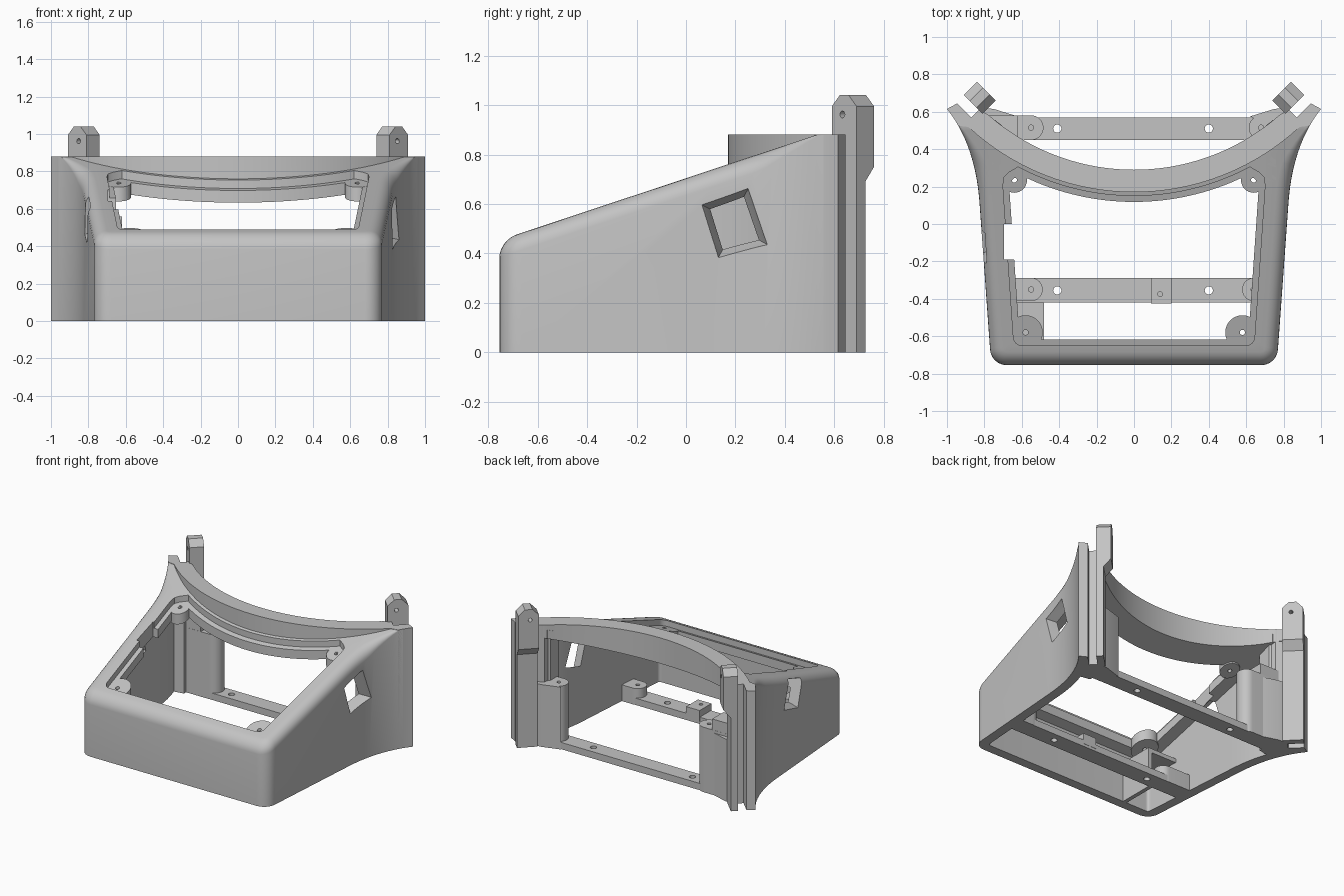
import bpy, bmesh, math
from mathutils import Vector

cube = bpy.data.objects.get("Cube")
if cube:
    bpy.data.objects.remove(cube, do_unlink=True)

grey = bpy.data.materials.new("plain grey plastic")
grey.use_nodes = True
COLOUR = (0.55, 0.55, 0.55, 1)
grey.diffuse_color = COLOUR
grey.node_tree.nodes["Principled BSDF"].inputs["Base Color"].default_value = COLOUR

ARC_Y = 1.47          # centre of the curved back
REAR_R, FRONT_R = 1.18, 1.30
RIM_Z = 0.88
WALL, LEDGE, SKIN = 0.07, 0.045, 0.11


def roof(y):
    return 0.475 + 0.332 * (y + 0.69)


def below_roof(d):
    return lambda x, y: roof(y) - d


def loft(name, loops):
    """Skin closed loops of equal length and cap both ends."""
    bm = bmesh.new()
    rows = [[bm.verts.new(p) for p in loop] for loop in loops]
    n = len(rows[0])
    for a, b in zip(rows, rows[1:]):
        for i in range(n):
            j = (i + 1) % n
            bm.faces.new((a[i], a[j], b[j], b[i]))
    bm.faces.new(rows[0][::-1])
    bm.faces.new(rows[-1])
    bmesh.ops.recalc_face_normals(bm, faces=bm.faces)
    mesh = bpy.data.meshes.new(name)
    bm.to_mesh(mesh)
    bm.free()
    ob = bpy.data.objects.new(name, mesh)
    bpy.context.collection.objects.link(ob)
    mesh.materials.append(grey)
    return ob


def prism(name, pts, lo, hi):
    level = lambda f, x, y: f(x, y) if callable(f) else f
    return loft(name, [[(x, y, level(f, x, y)) for x, y in pts] for f in (lo, hi)])


def box(name, x0, x1, y0, y1, lo, hi):
    return prism(name, [(x0, y0), (x1, y0), (x1, y1), (x0, y1)], lo, hi)


def circle(x, y, r, n=32):
    return [(x + r * math.cos(2 * math.pi * i / n), y + r * math.sin(2 * math.pi * i / n)) for i in range(n)]


def apply_mod(ob, kind, **props):
    mod = ob.modifiers.new(kind.lower(), kind)
    for k, v in props.items():
        setattr(mod, k, v)
    bpy.context.view_layer.objects.active = ob
    bpy.ops.object.modifier_apply(modifier=mod.name)


def cut(ob, cutter):
    """Subtract the cutter, keeping the part whole if a solver fails."""
    before = ob.data.copy()
    for solver in ('EXACT', 'MANIFOLD', 'FLOAT'):
        apply_mod(ob, 'BOOLEAN', operation='DIFFERENCE', solver=solver, object=cutter)
        if len(ob.data.polygons) > 0.8 * len(before.polygons):
            break
        ob.data = before.copy()
    bpy.data.objects.remove(cutter, do_unlink=True)


def drill(ob, x, y, r):
    cut(ob, prism("drill", circle(x, y, r, 16), -0.5, 1.5))


def mirror_points(pts):
    return [(-x, y) for x, y in reversed(pts)]


def arc(r, x, n=32):
    """Points on the curved back from +x to -x."""
    xs = [x - 2 * x * i / n for i in range(n + 1)]
    return [(v, ARC_Y - math.sqrt(r * r - v * v)) for v in xs]


# Outline: rounded front corner, then a side that flares out to the tip
STEPS = [math.radians(15 * i) for i in range(7)]


def corner_point(cx, cy, r, a):
    return (cx + r * math.sin(a), cy - r * math.cos(a))


corner = [corner_point(0.68, -0.665, 0.09, a) for a in STEPS]
p0, p1, p2 = Vector((0.825, 0.1)), Vector((0.845, 0.42)), Vector((1.0, 0.615))
flare = [tuple(p0 * (1 - t) ** 2 + p1 * 2 * t * (1 - t) + p2 * t * t) for t in [i / 14 for i in range(15)]]
tip = [(0.945, 0.645), (0.87, 0.57), (0.83, 0.61)]


def section(i, p, n):
    """Closed wall and roof section at outline point i on the +x side."""
    x, y = p
    r = max(0.003, 0.07 * min(1, (0.55 - y) / 0.25))
    inner = p + n * WALL
    if i < len(corner):
        lip = corner_point(0.598, -0.603, 0.047, STEPS[i])
        ledge = corner_point(0.598, -0.603, 0.014, STEPS[i])
    else:
        back = math.sqrt(max(0, REAR_R ** 2 - (ARC_Y - y) ** 2))
        lx = max(0.645 + 0.055 * min(1, (y + 0.603) / 0.8), back if y > 0.5 else 0)
        lip = (lx, y)
        ledge = (lx - (0.033 if y < 0.3 else 0.003), y)
        if y > 0.4:
            inner = Vector((max(0.74, lx + 0.03), y))
    pts = [(x, y, 0)]
    for a in STEPS:
        q = p + n * r * (1 - math.cos(a))
        pts.append((q.x, q.y, min(RIM_Z, roof(q.y) - r * (1 - math.sin(a)))))
    pts.append((*lip, min(RIM_Z, roof(lip[1]))))
    pts.append((*lip, roof(lip[1]) - LEDGE))
    pts.append((*ledge, roof(ledge[1]) - LEDGE))
    pts.append((*ledge, roof(ledge[1]) - SKIN))
    pts.append((inner.x, inner.y, roof(inner.y) - SKIN))
    pts.append((inner.x, inner.y, 0))
    return pts


# Shell: the section swept from one tip round the front to the other
path = [Vector(p) for p in corner + flare[:13]]
right_half = []
for i, p in enumerate(path):
    before = path[i - 1] if i else Vector((-p.x, p.y))
    d1 = (p - before).normalized()
    d2 = (path[i + 1] - p).normalized() if i + 1 < len(path) else d1
    d = (d1 + d2).normalized()
    right_half.append(section(i, p, Vector((-d.y, d.x))))
left_half = [[(-x, y, z) for x, y, z in s] for s in reversed(right_half)]
shell = loft("shell", left_half + right_half)
cut(shell, box("side_notch", -0.695, -0.6, -0.19, 0.0, 0.3, 1.0))


# Tilted side windows with bevelled edges
def window(side, cy, cz):
    c, s = math.cos(0.31), math.sin(0.31)
    rings = []
    for x, w, h in ((0.70, 0.06, 0.075), (0.755, 0.07, 0.085), (0.825, 0.097, 0.112), (0.95, 0.13, 0.15)):
        rings.append([(side * x, cy + u * w * c - v * h * s, cz + u * w * s + v * h * c)
                      for u, v in ((-1, -1), (1, -1), (1, 1), (-1, 1))])
    cut(shell, loft("window", rings))


window(1, 0.19, 0.52)
window(-1, -0.10, 0.54)


# Crescent of roof behind the opening, with its lower ledge
def crescent(name, half, r, x, lo, hi):
    pts = half + arc(r, x) + mirror_points(half) + arc(1.24, 0.76)[::-1]
    prism(name, pts, below_roof(lo), below_roof(hi))


crescent("rear_roof", [(0.76, 0.22), (0.70, 0.21), (0.695, 0.25), (0.67, 0.275)], 1.32, 0.62, SKIN, 0)
crescent("rear_ledge", [(0.76, 0.19), (0.668, 0.18), (0.66, 0.225), (0.64, 0.245)], 1.352, 0.59, SKIN, LEDGE)

# Raised curved rim along the back
rim_tip = [(0.99, 0.612)] + tip
prism("curved_rim", arc(FRONT_R, 0.95)[::-1] + rim_tip + arc(REAR_R, 0.78) + mirror_points(rim_tip),
      below_roof(SKIN), RIM_Z)

# Grooved corner posts at the tips
post = prism("corner_post", flare[11:] + tip + [(0.76, 0.57), (0.745, 0.5)], 0, RIM_Z)
apply_mod(post, 'MIRROR')

# Screw lugs under the opening
for side in (-1, 1):
    word = "left" if side > 0 else "right"
    for end, x, y, r in (("rear", 0.64, 0.235, 0.068), ("front", 0.58, -0.58, 0.092)):
        lug = prism(f"{word}_{end}_lug", circle(side * x, y, r), below_roof(0.12), below_roof(0.044))
        drill(lug, side * x, y, 0.014)

# Bars across the bottom
for name, y0, y1, w in (("front_bar", -0.42, -0.29, 0.73), ("rear_bar", 0.45, 0.57, 0.76)):
    bar = box(name, -w, w, y0, y1, 0, 0.05)
    for x in (-0.41, 0.40):
        drill(bar, x, (y0 + y1) / 2, 0.022)


# Round-ended screw bosses standing on the bars
def boss(name, x, wall_x, y, r, top):
    s = 1 if wall_x > x else -1
    pts = [(x - s * r * math.cos(a), y + r * math.sin(a))
           for a in [math.radians(-90 + 11.25 * i) for i in range(17)]]
    ob = prism(name, pts + [(wall_x, y + r), (wall_x, y - r)], 0, top)
    drill(ob, x, y, 0.014)


boss("left_rear_boss", 0.68, 0.78, 0.515, 0.066, 0.46)
boss("right_rear_boss", -0.55, -0.78, 0.515, 0.066, 0.48)
boss("left_front_boss", 0.64, 0.74, -0.35, 0.062, 0.12)
boss("right_front_boss", -0.55, -0.74, -0.35, 0.062, 0.12)
box("right_rear_step", -0.78, -0.62, 0.45, 0.58, 0.4, 0.56)
gusset = prism("rear_gusset", [(0.62, 0.575), (0.8, 0.5), (0.8, 0.62), (0.75, 0.615)], 0, 0.46)
apply_mod(gusset, 'MIRROR')

# Raised tab on the front bar
tab = box("bar_tab", 0.09, 0.20, -0.425, -0.288, 0.02, 0.10)
drill(tab, 0.14, -0.375, 0.013)

# Small pocket beside the front bar
box("pocket_wall", -0.51, -0.48, -0.70, -0.42, 0, 0.30)
box("pocket_top", -0.73, -0.48, -0.70, -0.42, 0.27, 0.30)

# Upright pegs at the back corners, set diagonally
D = math.sqrt(0.5)
along, across = Vector((D, D, 0)), Vector((-D, D, 0))
base = Vector((0.81, 0.59, 0))
profile = [(0, 0), (0.05, 0), (0.05, 0.69), (0.1, 0.75), (0.1, 1.04), (0, 1.04)]
peg = loft("corner_peg", [[base + along * t + across * u + Vector((0, 0, z)) for u, z in profile]
                          for t in (0, 0.141)])
bm = bmesh.new()
bm.from_mesh(peg.data)
tops = [e for e in bm.edges if all(v.co.z > 1.03 for v in e.verts)
        and abs((e.verts[1].co - e.verts[0].co).normalized().dot(across)) > 0.9]
bmesh.ops.bevel(bm, geom=tops, offset=0.045, segments=1, affect='EDGES')
bm.to_mesh(peg.data)
bm.free()
hub = base + along * 0.06 + Vector((0, 0, 0.962))
cut(peg, loft("peg_drill", [[hub + across * u + along * a + Vector((0, 0, b))
                             for a, b in circle(0, 0, 0.014, 16)] for u in (-0.1, 0.2)]))
apply_mod(peg, 'MIRROR')

# Smooth curved faces while keeping edges sharp
for ob in bpy.context.collection.objects:
    if ob.type == 'MESH' and ob.data.materials and ob.data.materials[0] == grey:
        bpy.ops.object.select_all(action='DESELECT')
        ob.select_set(True)
        bpy.context.view_layer.objects.active = ob
        bpy.ops.object.shade_smooth_by_angle(angle=math.radians(28))
